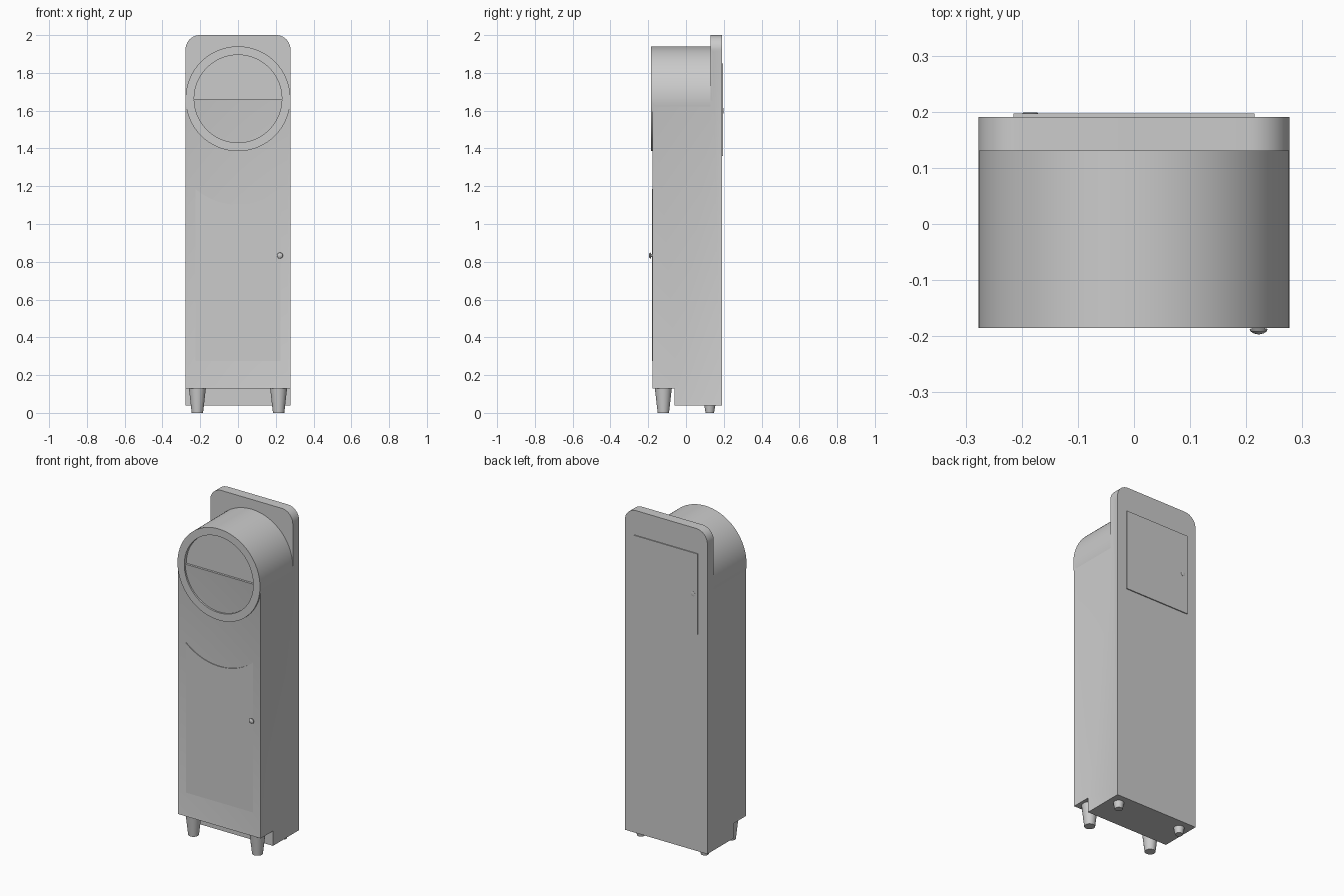
import bpy, bmesh, math
from mathutils import Matrix, Vector

cube = bpy.data.objects.get("Cube")
if cube:
    bpy.data.objects.remove(cube, do_unlink=True)

grey = bpy.data.materials.new("plain grey")
grey.use_nodes = True
COLOUR = (0.6, 0.6, 0.6, 1)
grey.diffuse_color = COLOUR
grey.node_tree.nodes["Principled BSDF"].inputs["Base Color"].default_value = COLOUR

HALF = 0.2775          # half the case width
FRONT, BACK = -0.178, 0.191
HEAD_Z = 1.663         # centre of the round head


def finish(name, bm, smooth=False):
    bmesh.ops.recalc_face_normals(bm, faces=bm.faces)
    mesh = bpy.data.meshes.new(name)
    bm.to_mesh(mesh)
    bm.free()
    mesh.materials.append(grey)
    obj = bpy.data.objects.new(name, mesh)
    bpy.context.collection.objects.link(obj)
    if smooth:
        bpy.ops.object.select_all(action="DESELECT")
        obj.select_set(True)
        bpy.context.view_layer.objects.active = obj
        bpy.ops.object.shade_smooth_by_angle(angle=math.radians(35))
    return obj


def extrude(points, along):
    """Closed prism from a flat outline."""
    bm = bmesh.new()
    face = bm.faces.new([bm.verts.new(p) for p in points])
    result = bmesh.ops.extrude_face_region(bm, geom=[face])
    moved = [v for v in result["geom"] if isinstance(v, bmesh.types.BMVert)]
    bmesh.ops.translate(bm, verts=moved, vec=along)
    if not face.is_valid or len(face.link_loops if hasattr(face, "link_loops") else face.loops) == 0:
        return bm
    # close the starting side if the extrusion left it open
    open_edges = [e for e in bm.edges if e.is_boundary]
    if open_edges:
        bmesh.ops.contextual_create(bm, geom=open_edges)
    return bm


def lathe(name, profile, location, tilt=0, sides=32):
    """Turn (radius, height) points about z, then tilt about x."""
    bm = bmesh.new()
    verts = [bm.verts.new((r, 0, h)) for r, h in profile]
    edges = [bm.edges.new(pair) for pair in zip(verts, verts[1:])]
    bmesh.ops.spin(bm, geom=verts + edges, cent=(0, 0, 0), axis=(0, 0, 1),
                   angle=math.tau, steps=sides, use_duplicate=False)
    bmesh.ops.remove_doubles(bm, verts=bm.verts, dist=1e-5)
    place = Matrix.Translation(location) @ Matrix.Rotation(math.radians(tilt), 4, "X")
    bmesh.ops.transform(bm, matrix=place, verts=bm.verts)
    return finish(name, bm, True)


# Case: stepped side outline with a tall back board
outline = [(FRONT, 0.13), (-0.06, 0.13), (-0.06, 0.04), (BACK, 0.04),
           (BACK, 2), (0.13, 2), (0.13, HEAD_Z), (FRONT, HEAD_Z)]
bm = extrude([(-HALF, y, z) for y, z in outline], (2 * HALF, 0, 0))
bmesh.ops.recalc_face_normals(bm, faces=bm.faces)

# Rounded upper corners of the back board
corners = [e for e in bm.edges
           if all(v.co.z > 1.99 and abs(v.co.x) > 0.27 for v in e.verts)
           and abs(e.verts[0].co.x - e.verts[1].co.x) < 0.01]
bmesh.ops.bevel(bm, geom=corners, offset=0.075, segments=10, profile=0.5, affect="EDGES")

# Shallow sunk panels in the sides and front
bm.normal_update()
panels = [f for f in bm.faces
          if (abs(f.normal.x) > 0.99 and f.calc_area() > 0.3)
          or (f.normal.y < -0.99 and f.calc_center_median().y < FRONT + 0.01)]
bmesh.ops.inset_individual(bm, faces=panels, thickness=0.013, depth=-0.003,
                           use_even_offset=True)
finish("case", bm, True)

# Round head with a raised rim and sunk dial
lathe("head", [(0, 0.295), (0.232, 0.295), (0.232, 0.315), (HALF, 0.315), (HALF, 0)],
      (0, 0.13, HEAD_Z), 90, 96)

# Front door with a curved top edge
door_half, arc_radius, arc_z = 0.225, 0.346, 1.448
spread = math.asin(door_half / arc_radius)
door = [(-door_half, 0.275), (door_half, 0.275)]
for i in range(25):
    a = spread * (1 - i / 12)
    door.append((arc_radius * math.sin(a), arc_z - arc_radius * math.cos(a)))
finish("front_door", extrude([(x, FRONT + 0.004, z) for x, z in door], (0, -0.005, 0)))

# Back door
back = [(-0.215, 1.36), (0.215, 1.36), (0.215, 1.85), (-0.215, 1.85)]
finish("back_door", extrude([(x, BACK - 0.002, z) for x, z in back], (0, 0.008, 0)))

# Knobs
lathe("front_knob", [(0, 0), (0.008, 0), (0.008, 0.007), (0.016, 0.009),
                     (0.015, 0.013), (0.009, 0.017), (0, 0.019)],
      (0.222, FRONT, 0.833), 90, 20)
lathe("back_knob", [(0.014, 0), (0.014, 0.002), (0.01, 0.003), (0, 0.003)],
      (-0.185, BACK + 0.005, 1.6), -90, 20)

# Tapered feet
for side, sign in (("left", 1), ("right", -1)):
    x = 0.215 * sign
    lathe(side + "_front_foot", [(0, 0), (0.03, 0), (0.045, 0.131), (0, 0.131)],
          (x, -0.12, 0))
    lathe(side + "_back_foot", [(0, 0), (0.022, 0), (0.03, 0.042), (0, 0.042)],
          (x, 0.126, 0))
